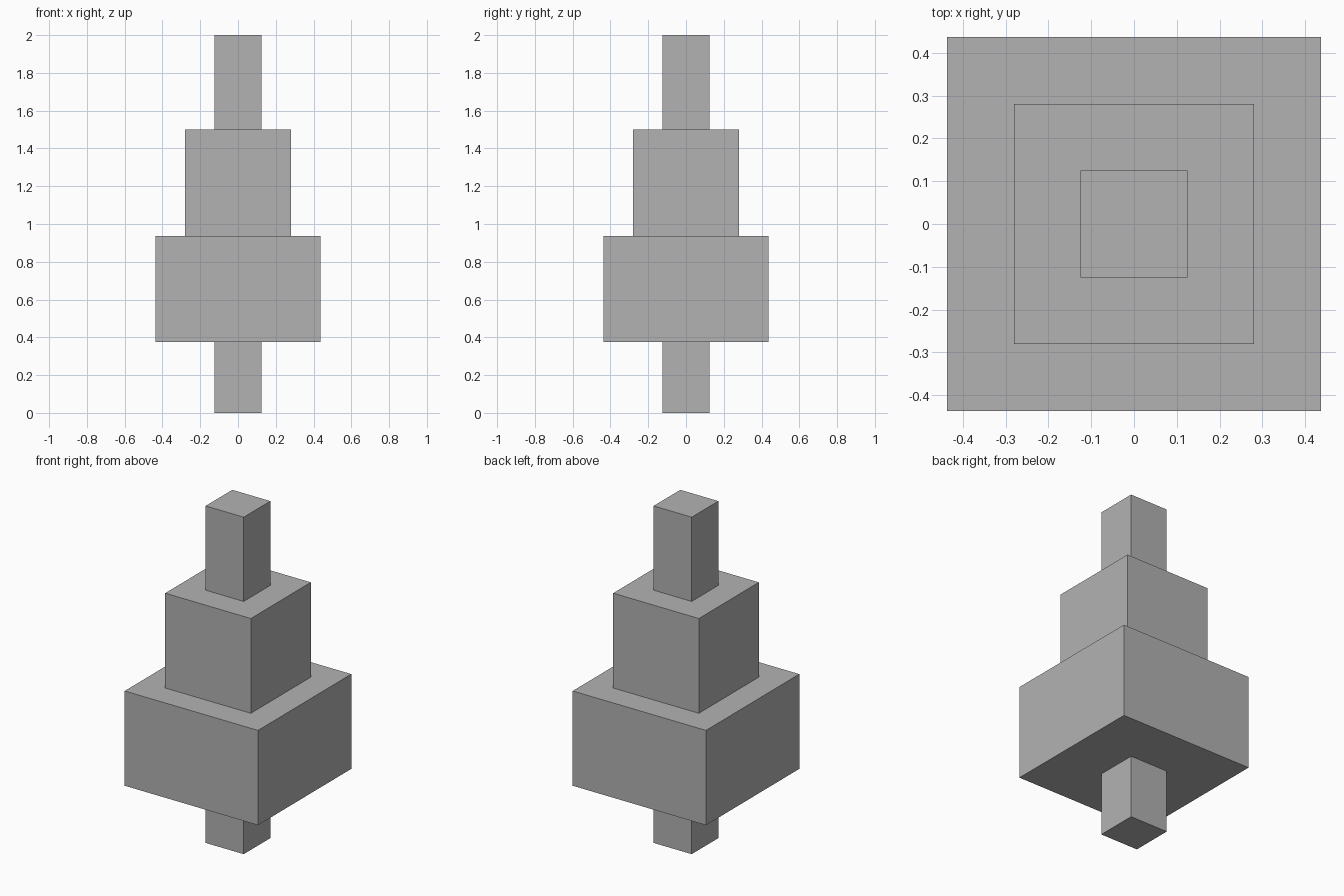
import bpy
import bmesh
from mathutils import Matrix, Vector

cube = bpy.data.objects.get("Cube")
if cube:
    bpy.data.objects.remove(cube, do_unlink=True)

# Single flat grey
grey = bpy.data.materials.new("plain_grey")
grey.use_nodes = True
colour = (0.448, 0.448, 0.448, 1)
grey.diffuse_color = colour
grey.node_tree.nodes["Principled BSDF"].inputs["Base Color"].default_value = colour


def block(name, width, bottom, top):
    """Square block centred on the vertical axis."""
    bm = bmesh.new()
    size = Vector((width, width, top - bottom))
    centre = Vector((0, 0, (top + bottom) / 2))
    bmesh.ops.create_cube(bm, size=1, matrix=Matrix.LocRotScale(centre, None, size))
    mesh = bpy.data.meshes.new(name)
    bm.to_mesh(mesh)
    bm.free()
    mesh.materials.append(grey)
    obj = bpy.data.objects.new(name, mesh)
    bpy.context.collection.objects.link(obj)
    return obj


# Stacked tiers from the ground up
block("base_post", 0.25, 0, 0.375)
block("lower_tier", 0.875, 0.375, 0.9375)
block("upper_tier", 0.5625, 0.9375, 1.5)
block("top_post", 0.25, 1.5, 2)
